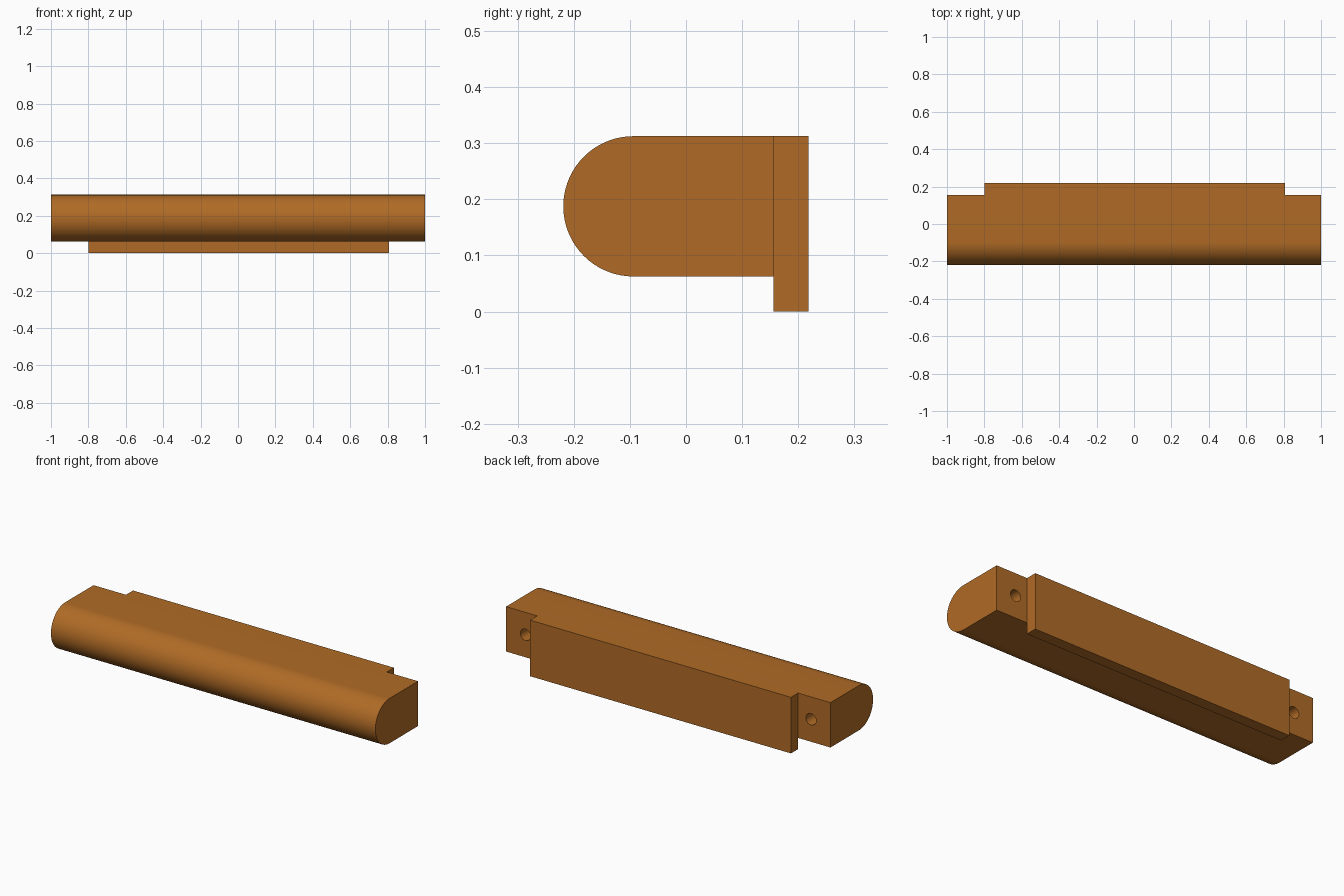
import bpy, bmesh, math
from mathutils import Matrix

if "Cube" in bpy.data.objects:
    bpy.data.objects.remove(bpy.data.objects["Cube"])

wood = bpy.data.materials.new("warm_brown")
wood.diffuse_color = (0.434, 0.147, 0.019, 1)
wood.use_nodes = True
wood.node_tree.nodes["Principled BSDF"].inputs["Base Color"].default_value = wood.diffuse_color

Z0, Z1 = 0.0625, 0.3125           # underside and top of the bar
ZC, R = (Z0 + Z1) / 2, (Z1 - Z0) / 2
Y_FRONT, Y_STEP, Y_BACK = -0.2187, 0.1563, 0.2187


def make_object(name, bm):
    bmesh.ops.recalc_face_normals(bm, faces=bm.faces)
    mesh = bpy.data.meshes.new(name)
    bm.to_mesh(mesh)
    bm.free()
    mesh.materials.append(wood)
    obj = bpy.data.objects.new(name, mesh)
    bpy.context.collection.objects.link(obj)
    return obj


def extrude_x(name, profile, x0, x1):
    bm = bmesh.new()
    face = bm.faces.new([bm.verts.new((x0, y, z)) for y, z in profile])
    out = bmesh.ops.extrude_face_region(bm, geom=[face])
    verts = [v for v in out["geom"] if isinstance(v, bmesh.types.BMVert)]
    bmesh.ops.translate(bm, verts=verts, vec=(x1 - x0, 0, 0))
    return make_object(name, bm)


def combine(target, other, operation):
    mod = target.modifiers.new(operation, 'BOOLEAN')
    mod.operation, mod.object, mod.solver = operation, other, 'EXACT'
    bpy.context.view_layer.objects.active = target
    bpy.ops.object.modifier_apply(modifier=mod.name)
    bpy.data.objects.remove(other)


# Bar with a half-round front
SEG = 36
yc = Y_FRONT + R
profile = [(yc - R * math.sin(math.pi * i / SEG), ZC + R * math.cos(math.pi * i / SEG))
           for i in range(SEG + 1)]
profile += [(Y_STEP, Z0), (Y_STEP, Z1)]
bar = extrude_x("rounded_bar", profile, -1, 1)

# Back tongue hanging below the bar
tongue = extrude_x("back_tongue",
                   [(Y_STEP, 0), (Y_BACK, 0), (Y_BACK, Z1), (Y_STEP, Z1)], -0.8, 0.808)
combine(bar, tongue, 'UNION')

# Blind screw holes in the exposed back ends
DEPTH = 0.19
for x in (-0.88, 0.88):
    bm = bmesh.new()
    place = Matrix.Translation((x, Y_STEP - DEPTH / 2 + 0.01, ZC)) @ Matrix.Rotation(math.pi / 2, 4, 'X')
    bmesh.ops.create_cone(bm, cap_ends=True, segments=32, radius1=0.032, radius2=0.032,
                          depth=DEPTH + 0.02, matrix=place)
    combine(bar, make_object("screw_hole", bm), 'DIFFERENCE')

# Smooth the curved faces, keep the corners crisp
bar.select_set(True)
bpy.context.view_layer.objects.active = bar
bpy.ops.object.shade_smooth_by_angle(angle=math.radians(30))
